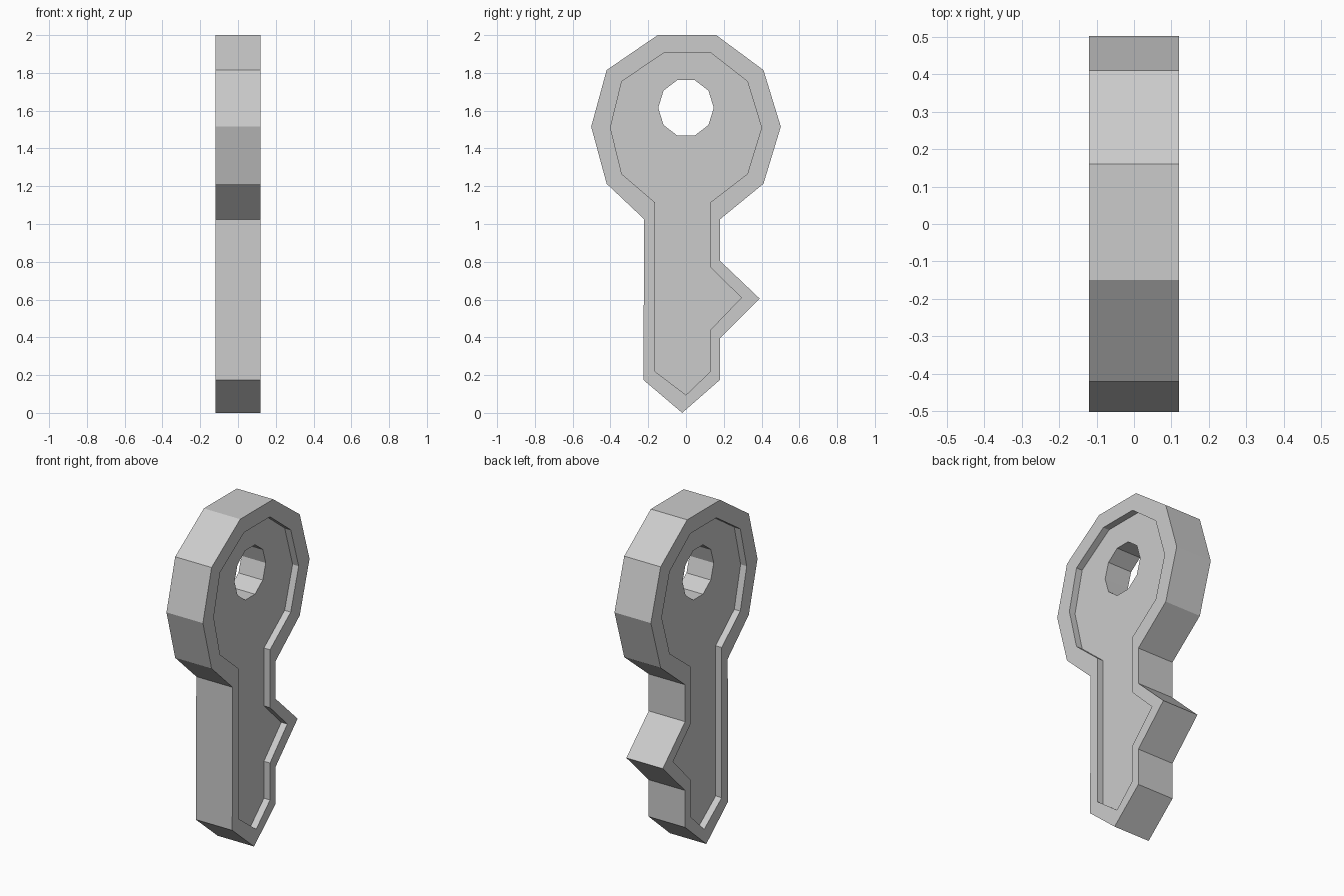
import bpy, bmesh
from math import cos, sin, radians

if "Cube" in bpy.data.objects:
    bpy.data.objects.remove(bpy.data.objects["Cube"])

# Outline of the key and of its recessed panel, as (y, z)
outer = [(-0.15, 2.0), (0.16, 2.0), (0.41, 1.815), (0.502, 1.515), (0.41, 1.213),
         (0.18, 1.025), (0.18, 0.805), (0.39, 0.605), (0.18, 0.395), (0.18, 0.175),
         (-0.02, 0.0), (-0.226, 0.175), (-0.221, 1.025), (-0.42, 1.213),
         (-0.502, 1.515), (-0.42, 1.815)]
inner = [(-0.115, 1.907), (0.13, 1.907), (0.325, 1.755), (0.40, 1.51), (0.325, 1.265),
         (0.13, 1.115), (0.13, 0.77), (0.293, 0.61), (0.13, 0.44), (0.13, 0.22),
         (0.0, 0.095), (-0.165, 0.22), (-0.165, 1.115), (-0.34, 1.265),
         (-0.40, 1.51), (-0.34, 1.755)]
hole = [(0.147 * cos(radians(36 * i)), 1.615 + 0.155 * sin(radians(36 * i)))
        for i in range(10)]
HALF, FLOOR = 0.12, 0.08

bm = bmesh.new()


def ring(points, x):
    return [bm.verts.new((x, y, z)) for y, z in points]


def bridge(a, b):
    n = len(a)
    for i in range(n):
        j = (i + 1) % n
        bm.faces.new((a[i], a[j], b[j], b[i]))


def loop_edges(r):
    return [bm.edges.get((r[i - 1], r[i])) for i in range(len(r))]


# Rim and recess wall on each side
rims, floors, holes = [], [], []
for s in (-1, 1):
    rim, lip = ring(outer, s * HALF), ring(inner, s * HALF)
    floor = ring(inner, s * FLOOR)
    bridge(rim, lip)
    bridge(lip, floor)
    rims.append(rim)
    floors.append(floor)
    holes.append(ring(hole, s * FLOOR))

# Outer edge and keyring hole wall
bridge(*rims)
bridge(*holes)

# Recessed panels around the hole
for s, f, h in zip((-1, 1), floors, holes):
    bmesh.ops.triangle_fill(bm, use_beauty=True, normal=(s, 0, 0),
                            edges=loop_edges(f) + loop_edges(h))

bmesh.ops.recalc_face_normals(bm, faces=bm.faces[:])
mesh = bpy.data.meshes.new("key")
bm.to_mesh(mesh)
bm.free()
key = bpy.data.objects.new("key", mesh)
bpy.context.collection.objects.link(key)
